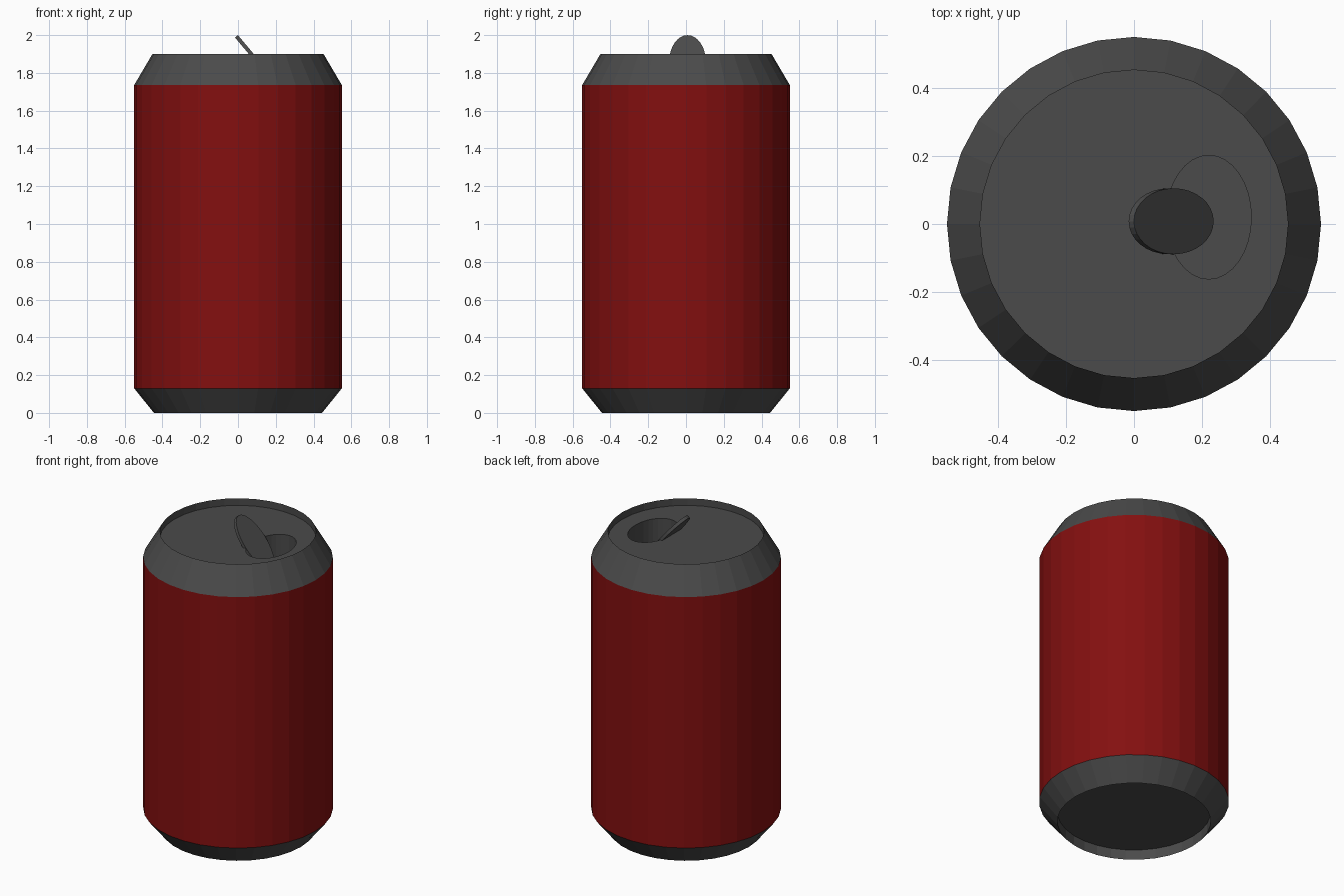
import bpy
import bmesh
from math import sin, cos, pi, radians

cube = bpy.data.objects.get("Cube")
if cube:
    bpy.data.objects.remove(cube, do_unlink=True)

SIDES = 32


def make_material(name, rgb):
    mat = bpy.data.materials.new(name)
    mat.use_nodes = True
    color = (*rgb, 1)
    mat.diffuse_color = color
    mat.node_tree.nodes["Principled BSDF"].inputs["Base Color"].default_value = color
    return mat


def ring(z, rx, ry=None, cx=0, cy=0):
    """Ellipse of points at height z."""
    ry = rx if ry is None else ry
    return [(cx + rx * cos(2 * pi * i / SIDES), cy + ry * sin(2 * pi * i / SIDES), z)
            for i in range(SIDES)]


def loft(name, rings, mat, cap_start=False, cap_end=False):
    """Skin a list of rings into one object, with optional end caps."""
    bm = bmesh.new()
    loops = [[bm.verts.new(p) for p in r] for r in rings]
    for a, b in zip(loops, loops[1:]):
        for i in range(SIDES):
            j = (i + 1) % SIDES
            bm.faces.new((a[i], a[j], b[j], b[i]))
    if cap_start:
        bm.faces.new(loops[0][::-1])
    if cap_end:
        bm.faces.new(loops[-1])
    mesh = bpy.data.meshes.new(name)
    bm.to_mesh(mesh)
    bm.free()
    mesh.materials.append(mat)
    obj = bpy.data.objects.new(name, mesh)
    bpy.context.collection.objects.link(obj)
    return obj


red = make_material("can red", (0.23, 0.005, 0.005))
grey = make_material("dark metal", (0.07, 0.07, 0.07))

R = 0.55
BASE_TOP, BODY_TOP, RIM_TOP, LID = 0.13, 1.735, 1.9, 1.855

# Tapered base with a recessed underside
loft("base", [ring(0.065, 0.445), ring(0, 0.445), ring(BASE_TOP, R)], grey, cap_start=True)

# Straight painted wall
loft("body", [ring(BASE_TOP, R), ring(BODY_TOP, R)], red)

# Tapered shoulder, sunken lid and oval mouth opening
mouth = dict(rx=0.125, ry=0.182, cx=0.22, cy=0.02)
loft("shoulder_and_lid",
     [ring(BODY_TOP, R), ring(RIM_TOP, 0.453), ring(LID, 0.453),
      ring(LID, **mouth), ring(LID - 0.2, **mouth)],
     grey, cap_end=True)

# Thin oval tab tipped down into the opening
tab = loft("tab", [ring(-0.02, 0.1825, 0.097), ring(0, 0.1825, 0.097)], grey, True, True)
tab.rotation_euler.y = radians(50)
tab.location = (0.117, 0.008, 1.86)
